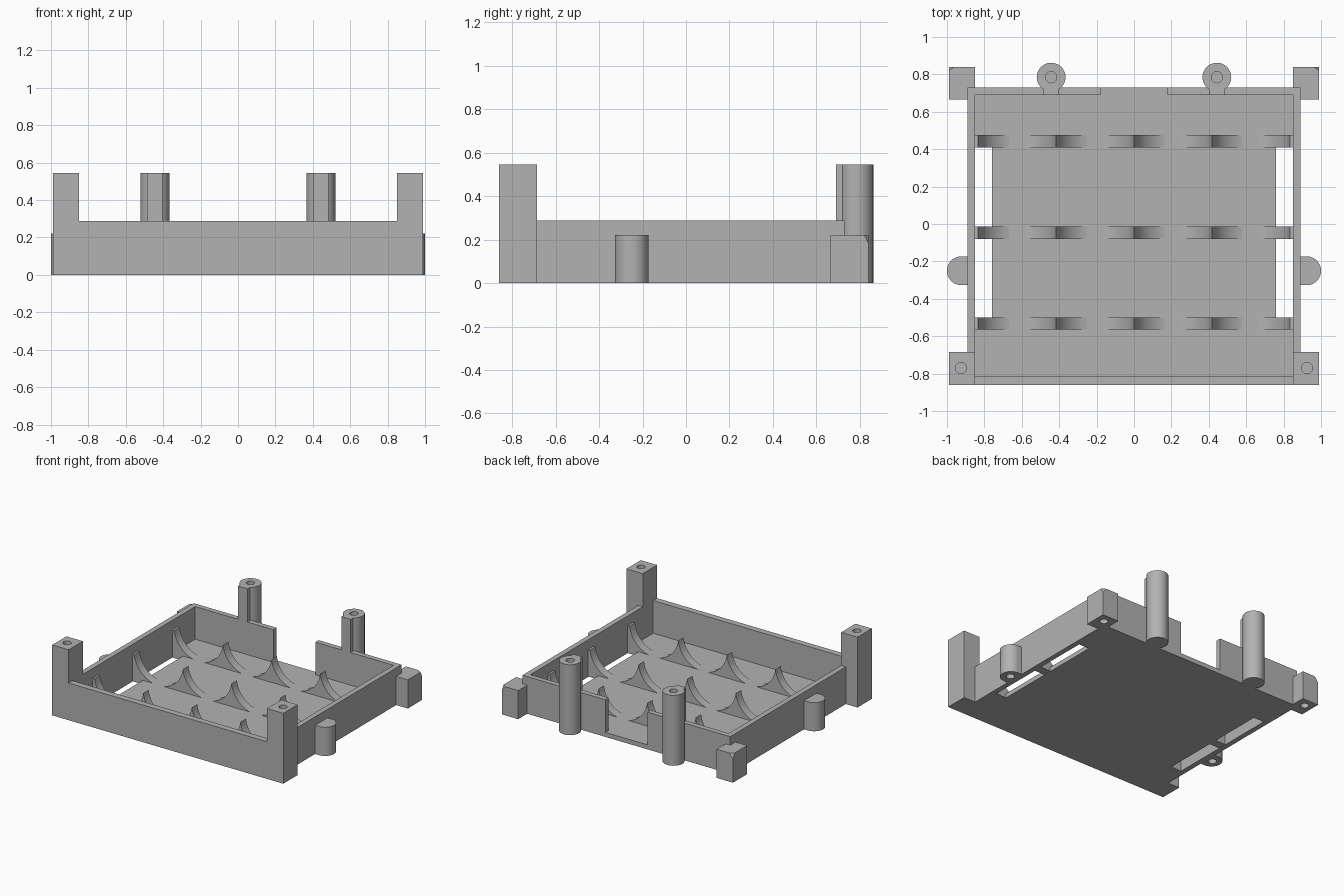
import bpy, bmesh, math
from mathutils import Vector

if "Cube" in bpy.data.objects:
    bpy.data.objects.remove(bpy.data.objects["Cube"], do_unlink=True)

grey = bpy.data.materials.new("plain grey")
grey.use_nodes = True
grey.diffuse_color = (0.45, 0.45, 0.45, 1)
grey.node_tree.nodes["Principled BSDF"].inputs["Base Color"].default_value = (0.45, 0.45, 0.45, 1)

FLOOR, WALL, POST, LUG = 0.035, 0.288, 0.545, 0.222


def finish(name, bm):
    bmesh.ops.recalc_face_normals(bm, faces=bm.faces)
    mesh = bpy.data.meshes.new(name)
    bm.to_mesh(mesh)
    bm.free()
    mesh.materials.append(grey)
    mesh.shade_smooth()
    mesh.set_sharp_from_angle(angle=math.radians(30))
    obj = bpy.data.objects.new(name, mesh)
    bpy.context.collection.objects.link(obj)
    return obj


def prism(name, points, lo, hi, axis="z"):
    """Extrude a flat outline from lo to hi along z, or along y for (x, z) outlines."""
    place = (lambda p, d: (p[0], p[1], d)) if axis == "z" else (lambda p, d: (p[0], d, p[1]))
    bm = bmesh.new()
    face = bm.faces.new([bm.verts.new(place(p, lo)) for p in points])
    ext = bmesh.ops.extrude_face_region(bm, geom=[face])
    moved = [v for v in ext["geom"] if isinstance(v, bmesh.types.BMVert)]
    shift = Vector(place((0, 0), hi - lo))
    bmesh.ops.translate(bm, verts=moved, vec=shift)
    return finish(name, bm)


def box(name, x0, x1, y0, y1, z0, z1):
    return prism(name, [(x0, y0), (x1, y0), (x1, y1), (x0, y1)], z0, z1)


def arc(cx, cy, r, start, end, steps):
    angles = [math.radians(start + (end - start) * i / steps) for i in range(steps + 1)]
    return [(cx + r * math.cos(a), cy + r * math.sin(a)) for a in angles]


def cylinder(name, x, y, r, z0, z1):
    return prism(name, arc(x, y, r, 0, 360, 40)[:-1], z0, z1)


def cut(obj, cutter):
    """Subtract the cutter, bake the result and drop the cutter."""
    cutter.hide_render = True
    mod = obj.modifiers.new("cut", "BOOLEAN")
    mod.operation, mod.solver, mod.object = "DIFFERENCE", "EXACT", cutter
    deps = bpy.context.evaluated_depsgraph_get()
    mesh = bpy.data.meshes.new_from_object(obj.evaluated_get(deps))
    obj.modifiers.clear()
    obj.data = mesh
    mesh.set_sharp_from_angle(angle=math.radians(30))
    bpy.data.objects.remove(cutter, do_unlink=True)


def drill(obj, x, y, z0, z1):
    cut(obj, cylinder("drill", x, y, 0.03, z0, z1))


# Tray floor with a long slot beside each side wall
floor = box("floor", -0.89, 0.89, -0.86, 0.73, 0, FLOOR)
for s in (-1, 1):
    x0, x1 = sorted((s * 0.76, s * 0.85))
    cut(floor, box("slot_cutter", x0, x1, -0.5, 0.41, -0.1, 0.1))

# Front wall
box("front_wall", -0.86, 0.86, -0.86, -0.812, 0, WALL)

# Scalloped cradle ribs: four round troughs meeting in points
PITCH, R, AXIS_Z = 0.4165, 0.21, 0.24
half = math.degrees(math.asin(PITCH / 2 / R))
outline = []
for i in range(4):
    trough = arc((i - 1.5) * PITCH, AXIS_Z, R, 270 - half, 270 + half, 24)
    outline += trough if i == 0 else trough[1:]
top = outline[0][1]
outline = [(-0.86, 0.004), (-0.86, top)] + outline + [(0.86, top), (0.86, 0.004)]
for name, y in (("front_rib", -0.532), ("middle_rib", -0.047), ("back_rib", 0.443)):
    prism(name, outline, y - 0.033, y + 0.033, "y")

for s, side in ((-1, "right"), (1, "left")):
    def sided(name, x0, x1, *rest):
        a, b = sorted((s * x0, s * x1))
        return box(f"{side}_{name}", a, b, *rest)

    # Side wall and the half of the back wall beside the open gap
    sided("side_wall", 0.85, 0.89, -0.70, 0.73, 0, WALL)
    sided("back_wall", 0.18, 0.87, 0.69, 0.73, 0, WALL)

    # Tall front corner post with a screw hole in its top
    post = sided("front_post", 0.85, 0.99, -0.86, -0.685, 0, POST)
    drill(post, s * 0.925, -0.77, 0.3, 0.7)

    # Round back post joined to the wall by a neck
    pillar = cylinder(f"{side}_back_post", s * 0.443, 0.785, 0.077, 0, POST)
    drill(pillar, s * 0.443, 0.785, 0.3, 0.7)
    sided("post_neck", 0.403, 0.483, 0.69, 0.73, 0, POST)

    # Rounded side lug, drilled from below
    lug = arc(0.923, -0.25, 0.077, -90, 90, 24) + [(0.87, -0.173), (0.87, -0.327)]
    lug = prism(f"{side}_side_lug", [(s * x, y) for x, y in lug], 0, LUG)
    drill(lug, s * 0.93, -0.25, -0.1, 0.15)

    # Back corner block outside the walls, with a clipped top corner
    block = [(0.87, 0.665), (0.99, 0.665), (0.99, 0.84), (0.85, 0.84), (0.85, 0.71), (0.87, 0.71)]
    block = prism(f"{side}_corner_block", [(s * x, y) for x, y in block], 0, LUG)
    drill(block, s * 0.925, 0.77, -0.1, 0.15)
    bm = bmesh.new()
    bm.from_mesh(block.data)
    clip = bmesh.ops.bisect_plane(
        bm, geom=bm.verts[:] + bm.edges[:] + bm.faces[:], clear_outer=True,
        plane_co=(s * 0.96, 0.84, LUG), plane_no=(s * 1.0, 1.5, 0.75))
    rim = [e for e in clip["geom_cut"] if isinstance(e, bmesh.types.BMEdge)]
    bmesh.ops.contextual_create(bm, geom=rim)
    bm.to_mesh(block.data)
    bm.free()
    block.data.set_sharp_from_angle(angle=math.radians(30))
